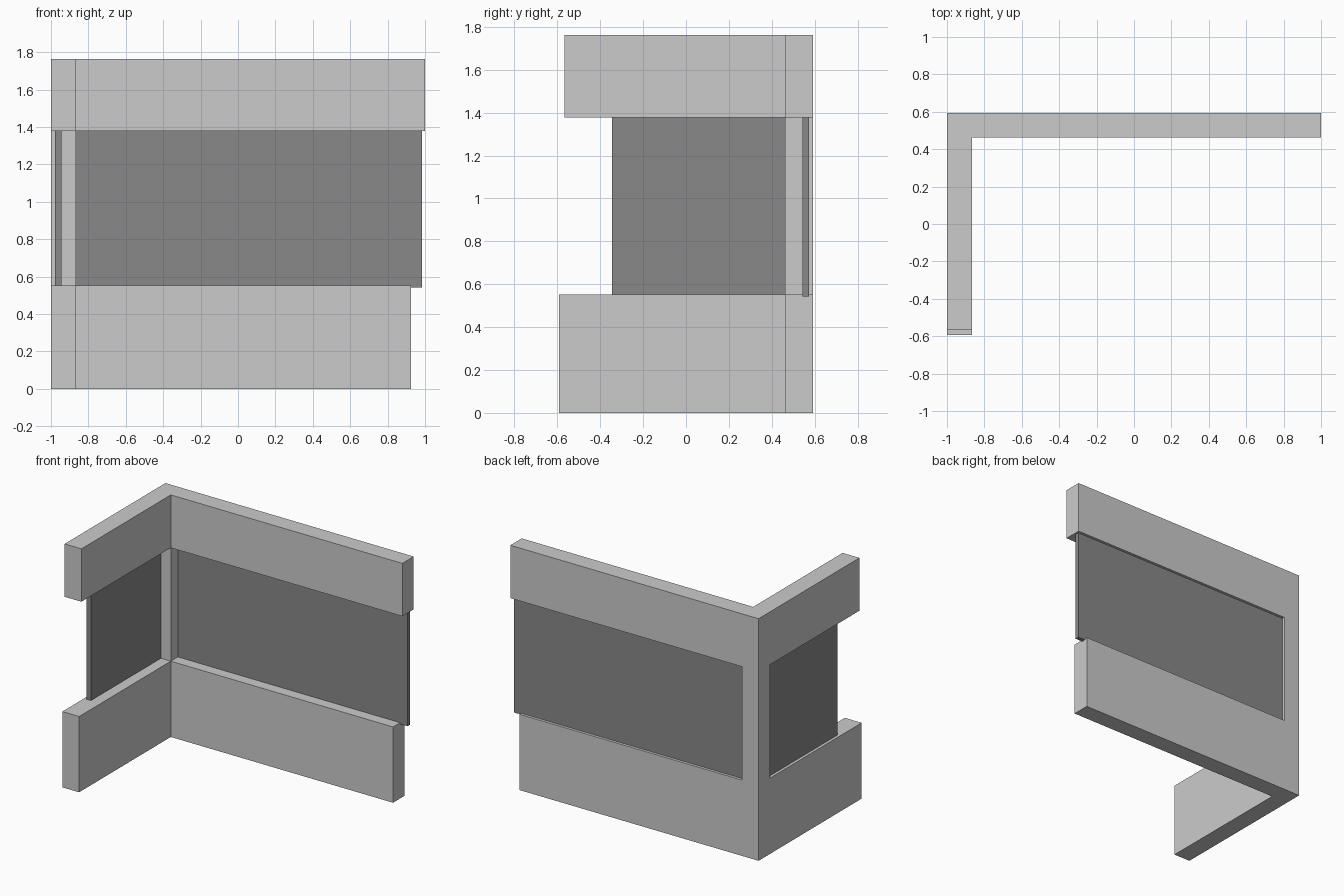
import bpy, bmesh
from mathutils import Vector

if "Cube" in bpy.data.objects:
    bpy.data.objects.remove(bpy.data.objects["Cube"])

X0, X1 = -1.0, -0.865          # corner post in x
Y0, Y1 = 0.462, 0.593          # corner post in y
LEVELS = [0.0, 0.552, 1.378, 1.763]


def finish(bm, name):
    bmesh.ops.recalc_face_normals(bm, faces=bm.faces)
    mesh = bpy.data.meshes.new(name)
    bm.to_mesh(mesh)
    bm.free()
    obj = bpy.data.objects.new(name, mesh)
    bpy.context.collection.objects.link(obj)
    return obj


def extrude(bm, face, offset):
    new = bmesh.ops.extrude_discrete_faces(bm, faces=[face])["faces"][0]
    bmesh.ops.translate(bm, verts=new.verts, vec=Vector(offset))
    return new


def box(name, lo, hi):
    bm = bmesh.new()
    bmesh.ops.create_cube(bm, size=1)
    for v in bm.verts:
        v.co = [(a + b) / 2 + c * (b - a) for a, b, c in zip(lo, hi, v.co)]
    return finish(bm, name)


def face_at(bm, point):
    return min(bm.faces, key=lambda f: (f.calc_center_median() - Vector(point)).length)


# Corner post in three stacked segments
bm = bmesh.new()
base = [bm.verts.new((x, y, 0)) for x, y in ((X0, Y0), (X1, Y0), (X1, Y1), (X0, Y1))]
top = bm.faces.new(base)
for a, b in zip(LEVELS, LEVELS[1:]):
    top = extrude(bm, top, (0, 0, b - a))
bm.faces.new(base)

# Parapet and header arms grown out of the post: (z centre, x end, y end)
for z, x_end, y_end in ((LEVELS[1] / 2, 0.926, -0.593),
                        ((LEVELS[2] + LEVELS[3]) / 2, 1.0, -0.567)):
    extrude(bm, face_at(bm, (X1, (Y0 + Y1) / 2, z)), (x_end - X1, 0, 0))
    extrude(bm, face_at(bm, ((X0 + X1) / 2, Y0, z)), (0, y_end - Y0, 0))
bmesh.ops.dissolve_limit(bm, angle_limit=0.01, verts=bm.verts, edges=bm.edges)
finish(bm, "corner_wall")

# Dark window panes set into the openings
dark = bpy.data.materials.new("dark_glass")
dark.diffuse_color = (0.25, 0.25, 0.25, 1)
dark.use_nodes = True
dark.node_tree.nodes["Principled BSDF"].inputs["Base Color"].default_value = dark.diffuse_color
panes = [box("back_window_pane", (X1 - 0.005, 0.543, 0.542), (0.985, 0.573, 1.382)),
         box("side_window_pane", (-0.979, -0.344, 0.542), (-0.944, Y0 + 0.005, 1.382))]
for pane in panes:
    pane.data.materials.append(dark)
